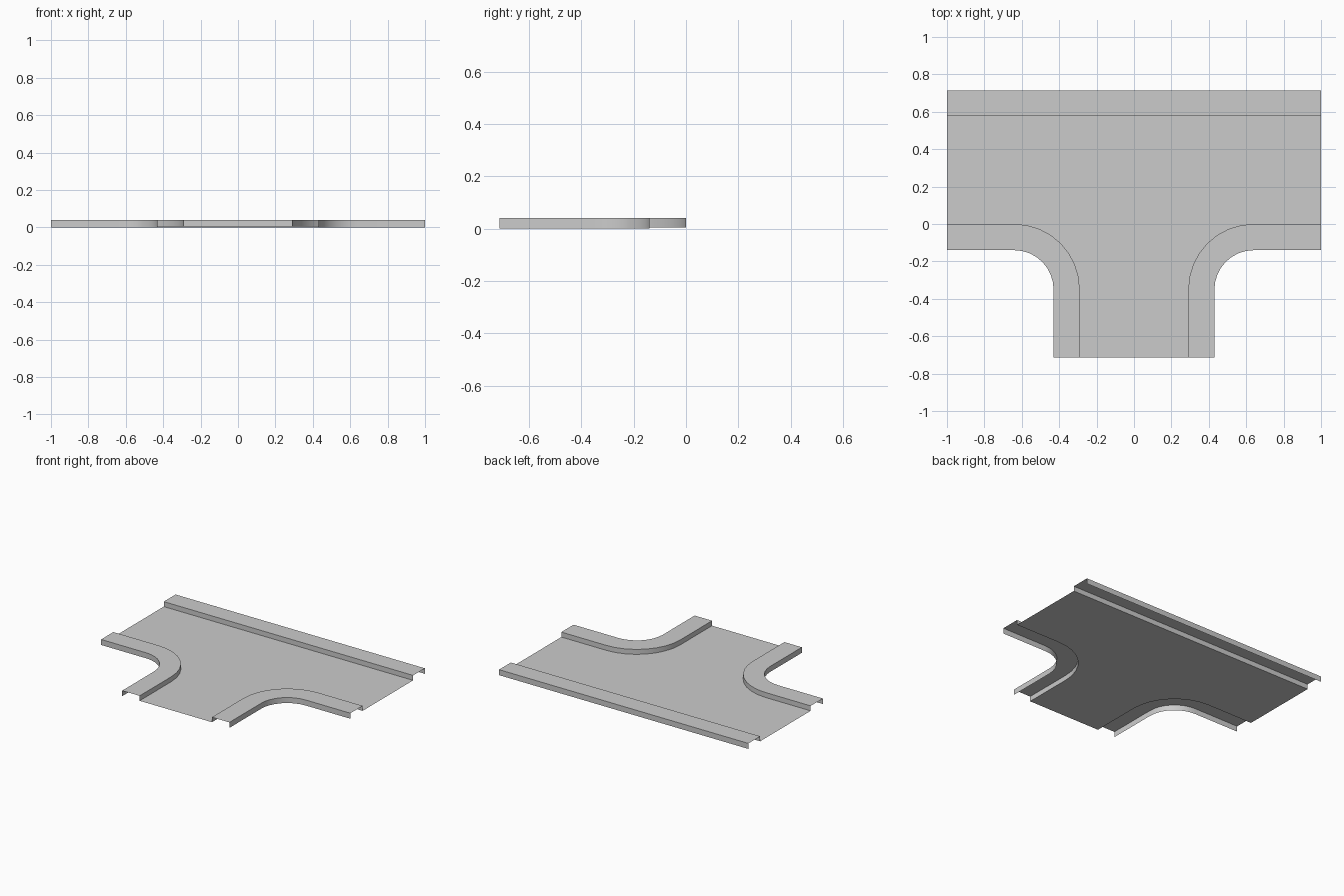
import bpy, bmesh, math

if "Cube" in bpy.data.objects:
    bpy.data.objects.remove(bpy.data.objects["Cube"])

TOP, ROAD, BASE = 0.04, 0.004, 0.0
W, D = 1.0, 0.713          # half width, half depth
CX, CY = 0.64, -0.35       # centre of the corner bends
R_OUT, R_IN = 0.21, 0.35   # outer and inner (road side) bend radius
STEPS = 8


def make_object(name, bm):
    mesh = bpy.data.meshes.new(name)
    bm.to_mesh(mesh)
    bm.free()
    obj = bpy.data.objects.new(name, mesh)
    bpy.context.collection.objects.link(obj)
    return obj


def bend(radius, side):
    """Plan line along the arm, round the bend and down the stem."""
    pts = [(side * W, CY + radius)]
    for i in range(STEPS + 1):
        a = math.pi / 2 * (1 + i / STEPS)
        pts.append((side * (CX + radius * math.cos(a)), CY + radius * math.sin(a)))
    pts.append((side * (CX - radius), -D))
    return pts


def pavement(name, outer, inner, flip=False):
    """Open channel: outer wall, walkway and inner kerb wall."""
    bm = bmesh.new()
    rows = []
    for o, i in zip(outer, inner):
        rows.append([bm.verts.new((*p, z)) for p, z in
                     ((o, BASE), (o, TOP), (i, TOP), (i, ROAD))])
    for a, b in zip(rows, rows[1:]):
        for k in range(3):
            quad = [a[k], b[k], b[k + 1], a[k + 1]]
            bm.faces.new(quad[::-1] if flip else quad)
    return make_object(name, bm)


# Pavements: one straight at the back, two bent at the front
pavement("back_pavement", [(-W, D), (W, D)], [(-W, 0.578), (W, 0.578)], flip=True)
for label, side in (("left", -1), ("right", 1)):
    obj = pavement(label + "_corner_pavement", bend(R_OUT, side), bend(R_IN, side),
                   flip=side > 0)
    bpy.ops.object.select_all(action='DESELECT')
    obj.select_set(True)
    bpy.context.view_layer.objects.active = obj
    bpy.ops.object.shade_smooth_by_angle(angle=math.radians(30))

# Road surface filling the T between the kerbs
bm = bmesh.new()
outline = [(-W, 0.578)] + bend(R_IN, -1) + bend(R_IN, 1)[::-1] + [(W, 0.578)]
face = bm.faces.new([bm.verts.new((x, y, ROAD)) for x, y in outline])
face.normal_update()
if face.normal.z < 0:
    face.normal_flip()
bmesh.ops.triangulate(bm, faces=bm.faces[:])
make_object("road_surface", bm)
